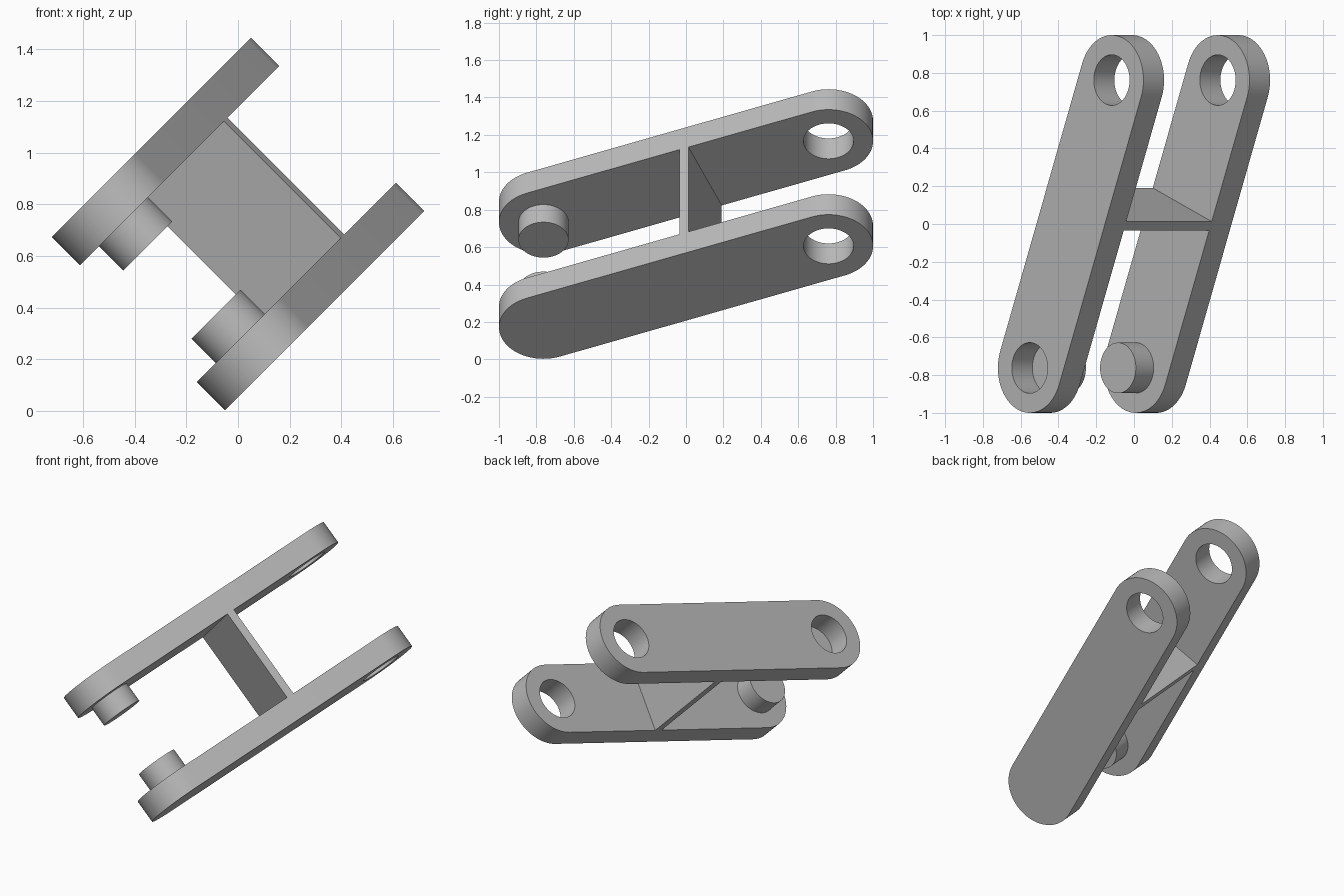
import bpy
import bmesh
from math import sin, cos, pi, atan2, hypot, sqrt
from mathutils import Matrix, Vector

if "Cube" in bpy.data.objects:
    bpy.data.objects.remove(bpy.data.objects["Cube"], do_unlink=True)

# Main dimensions
END_Y, END_U = 0.762, 0.307        # half spacing of the pin centres
HALF = hypot(END_Y, END_U)
RADIUS = 0.238                     # rounded bar ends
PIN = 0.134                        # pins and holes
INNER, OUTER, TIP = 0.32, 0.474, 0.187
HEIGHT = 0.7235
SEGMENTS = 64

# Tilted frame: length, width and side directions of the link
a = atan2(END_U, END_Y)
up = Vector((1, 0, 1)) / sqrt(2)
fwd = Vector((0, 1, 0))
length = fwd * cos(a) + up * sin(a)
width = up * cos(a) - fwd * sin(a)
side = Vector((1, 0, -1)) / sqrt(2)
frame = Matrix.Translation((0, 0, HEIGHT)) @ Matrix((length, width, side)).transposed().to_4x4()

grey = bpy.data.materials.new("plain_grey")
grey.use_nodes = True
grey.diffuse_color = (0.5, 0.5, 0.5, 1)
grey.node_tree.nodes["Principled BSDF"].inputs["Base Color"].default_value = (0.5, 0.5, 0.5, 1)


def arc(cx, radius, start, sweep, count):
    return [(cx + radius * cos(start + sweep * i / count),
             radius * sin(start + sweep * i / count)) for i in range(count + 1)]


def circle(cx, radius):
    return arc(cx, radius, 0, 2 * pi, SEGMENTS)[:-1]


def extruded(name, loops, low, high):
    """Solid from an outline and its hole loops, between two side offsets."""
    curve = bpy.data.curves.new(name + "_profile", "CURVE")
    curve.dimensions = "2D"
    curve.fill_mode = "BOTH"
    curve.extrude = (high - low) / 2
    for loop in loops:
        spline = curve.splines.new("POLY")
        spline.points.add(len(loop) - 1)
        for point, (x, y) in zip(spline.points, loop):
            point.co = (x, y, 0, 1)
        spline.use_cyclic_u = True
    source = bpy.data.objects.new(name + "_profile", curve)
    bpy.context.collection.objects.link(source)
    bpy.context.view_layer.update()
    graph = bpy.context.evaluated_depsgraph_get()
    mesh = bpy.data.meshes.new_from_object(source.evaluated_get(graph))
    bpy.data.objects.remove(source, do_unlink=True)
    bpy.data.curves.remove(curve)

    bm = bmesh.new()
    bm.from_mesh(mesh)
    bmesh.ops.remove_doubles(bm, verts=bm.verts, dist=0.0001)
    bmesh.ops.recalc_face_normals(bm, faces=bm.faces)
    bmesh.ops.translate(bm, verts=bm.verts, vec=(0, 0, (low + high) / 2))
    bm.to_mesh(mesh)
    bm.free()

    mesh.name = name
    mesh.materials.clear()
    mesh.materials.append(grey)
    obj = bpy.data.objects.new(name, mesh)
    bpy.context.collection.objects.link(obj)
    obj.matrix_world = frame
    bpy.ops.object.select_all(action="DESELECT")
    obj.select_set(True)
    bpy.context.view_layer.objects.active = obj
    bpy.ops.object.shade_smooth_by_angle(angle=pi / 6)
    return obj


# Side bars: the right one is bored at both ends, the left one at the back only
bar = arc(HALF, RADIUS, -pi / 2, pi, SEGMENTS // 2) + arc(-HALF, RADIUS, pi / 2, pi, SEGMENTS // 2)
back_hole, front_hole = circle(HALF, PIN), circle(-HALF, PIN)
extruded("right_bar", [bar, back_hole, front_hole], -OUTER, -INNER)
extruded("left_bar", [bar, back_hole], INNER, OUTER)

# Inward pins at the front ends
extruded("right_pin", [front_hole], -INNER, -TIP)
extruded("left_pin", [front_hole], TIP, INNER)

# Cross web joining the bars
web = [(0.058, -RADIUS), (0.11, -RADIUS), (0.11, RADIUS), (0.058, RADIUS)]
extruded("cross_web", [web], -INNER, INNER)
